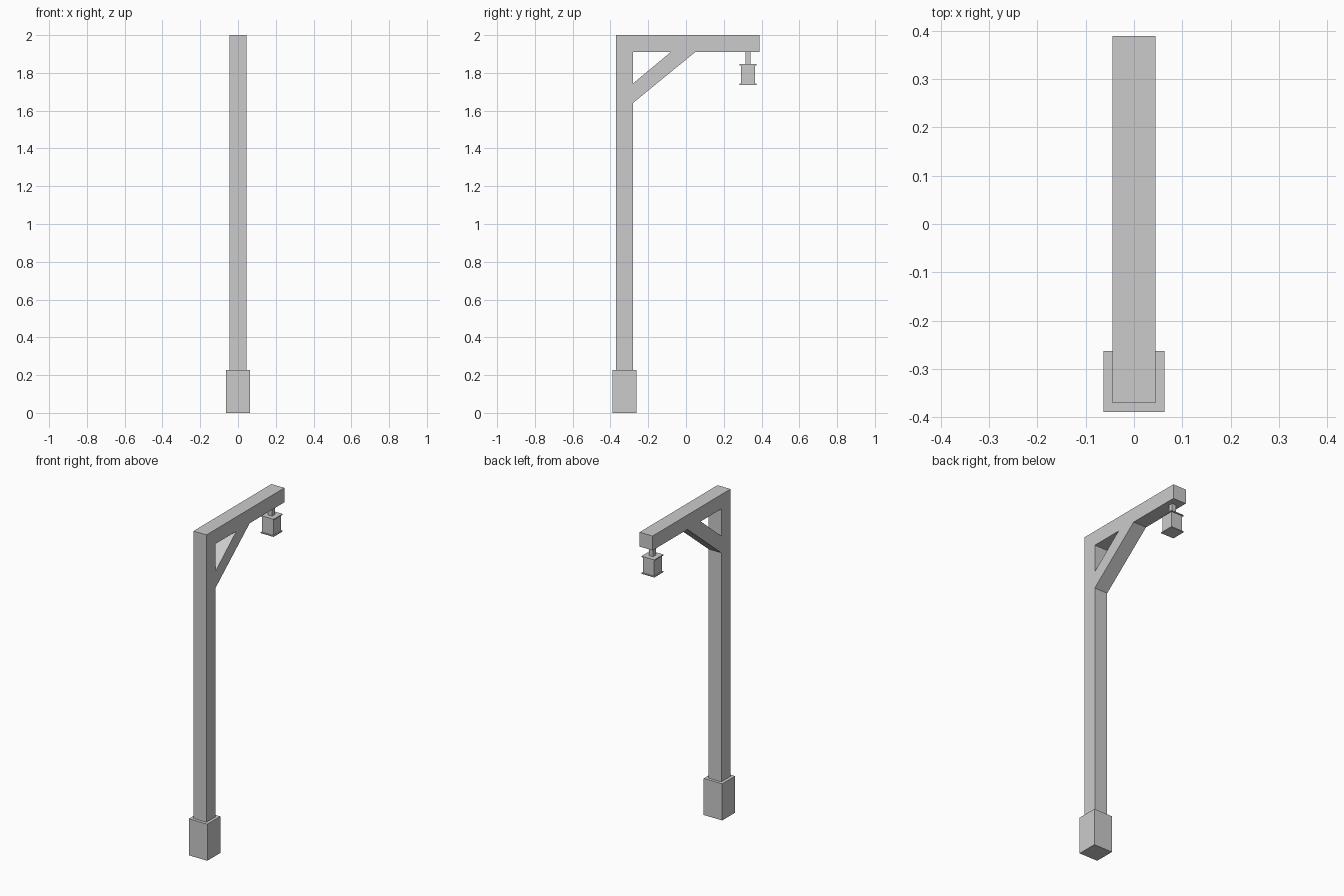
import bpy
import bmesh

if "Cube" in bpy.data.objects:
    bpy.data.objects.remove(bpy.data.objects["Cube"])


def prism(name, profile, half_width):
    """Extrude a side (y, z) profile symmetrically across x."""
    bm = bmesh.new()
    face = bm.faces.new([bm.verts.new((-half_width, y, z)) for y, z in profile])
    ext = bmesh.ops.extrude_face_region(bm, geom=[face])
    verts = [g for g in ext["geom"] if isinstance(g, bmesh.types.BMVert)]
    bmesh.ops.translate(bm, vec=(2 * half_width, 0, 0), verts=verts)
    bmesh.ops.recalc_face_normals(bm, faces=bm.faces)
    mesh = bpy.data.meshes.new(name)
    bm.to_mesh(mesh)
    bm.free()
    obj = bpy.data.objects.new(name, mesh)
    bpy.context.collection.objects.link(obj)
    return obj


def block(name, y, half, z0, z1):
    """Square upright block centred on x = 0."""
    return prism(name, [(y - half, z0), (y + half, z0), (y + half, z1), (y - half, z1)], half)


POST_Y, LAMP_Y, HALF = -0.326, 0.328, 0.0445
back, front = POST_Y - HALF, POST_Y + HALF
beam_z = 1.911

# Footing
block("base", POST_Y, 0.063, 0, 0.226)

# Post and overhead arm in one L-shaped piece
prism("post_and_arm", [(back, 0.226), (front, 0.226), (front, beam_z),
                       (0.389, beam_z), (0.389, 2.0), (back, 2.0)], HALF)

# Diagonal brace
prism("brace", [(front, 1.64), (0.05, beam_z), (-0.08, beam_z), (front, 1.743)], HALF)

# Hanging lantern
block("lantern_hanger", LAMP_Y, 0.014, 1.846, beam_z)
block("lantern_body", LAMP_Y, 0.038, 1.743, 1.84)
for name, z in (("lantern_top", 1.84), ("lantern_bottom", 1.737)):
    block(name, LAMP_Y, 0.044, z, z + 0.006)
